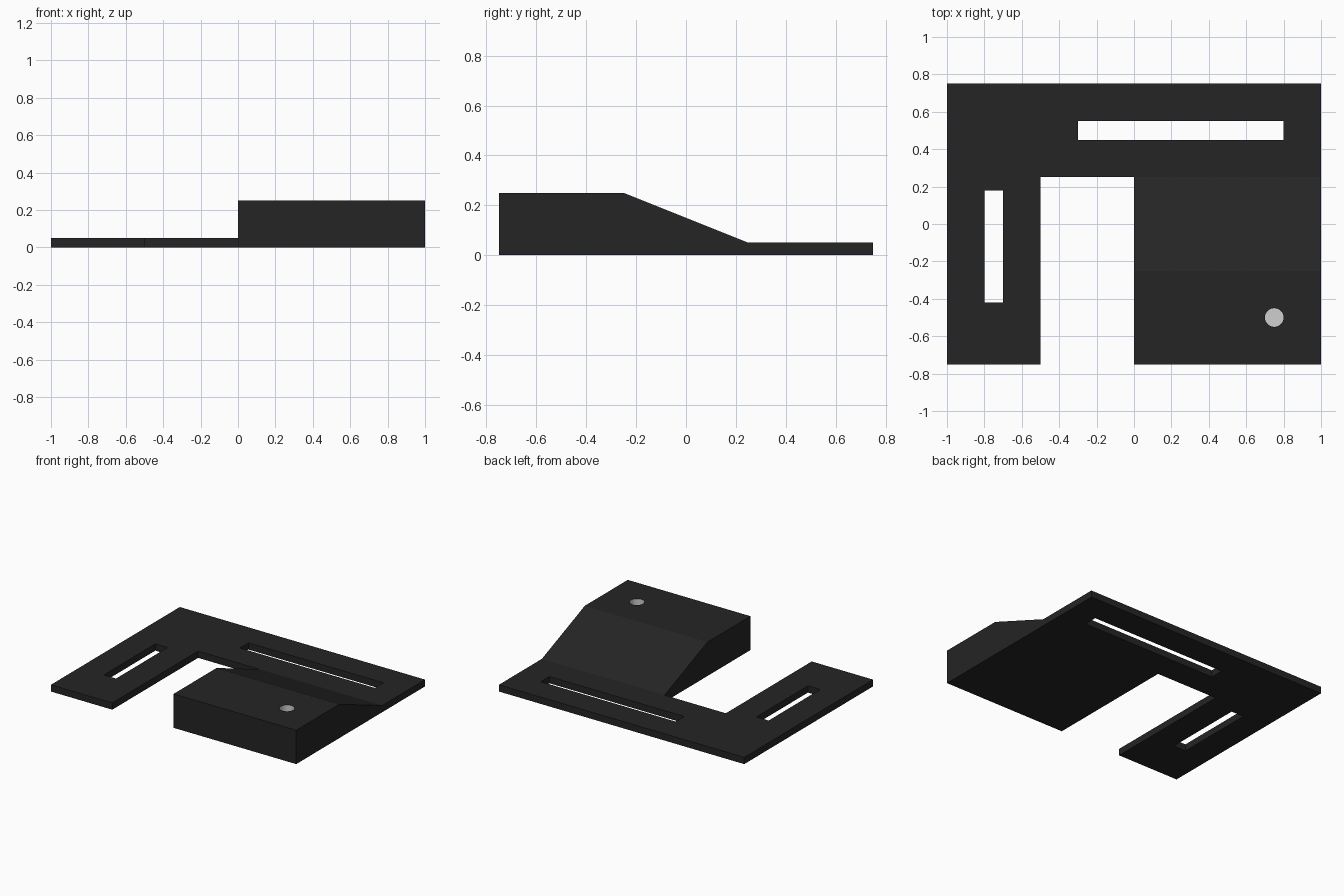
import bpy, bmesh, math
from mathutils import Vector

if "Cube" in bpy.data.objects:
    bpy.data.objects.remove(bpy.data.objects["Cube"])


def material(name, v):
    m = bpy.data.materials.new(name)
    m.diffuse_color = (v, v, v, 1)
    m.use_nodes = True
    m.node_tree.nodes["Principled BSDF"].inputs["Base Color"].default_value = m.diffuse_color
    return m


black = material("black", 0.018)
grey = material("light grey", 0.62)


def prism(name, points, direction):
    """Extrude a flat outline along a vector."""
    bm = bmesh.new()
    face = bm.faces.new([bm.verts.new(p) for p in points])
    ext = bmesh.ops.extrude_face_region(bm, geom=[face])
    moved = [g for g in ext["geom"] if isinstance(g, bmesh.types.BMVert)]
    bmesh.ops.translate(bm, verts=moved, vec=Vector(direction))
    bmesh.ops.recalc_face_normals(bm, faces=bm.faces)
    me = bpy.data.meshes.new(name)
    bm.to_mesh(me)
    bm.free()
    ob = bpy.data.objects.new(name, me)
    bpy.context.collection.objects.link(ob)
    me.materials.append(black)
    return ob


def combine(target, tool, operation):
    """Apply a boolean and remove the tool object."""
    mod = target.modifiers.new("bool", 'BOOLEAN')
    mod.operation, mod.solver, mod.object = operation, 'EXACT', tool
    bpy.context.view_layer.objects.active = target
    bpy.ops.object.modifier_apply(modifier=mod.name)
    bpy.data.objects.remove(tool)


def rect(x0, x1, y0, y1, z):
    return [(x0, y0, z), (x1, y0, z), (x1, y1, z), (x0, y1, z)]


# Thin base plate: back strip plus left arm
outline = [(-1, -0.75), (-0.5, -0.75), (-0.5, 0.25), (1, 0.25), (1, 0.75), (-1, 0.75)]
plate = prism("base_plate", [(x, y, 0) for x, y in outline], (0, 0, 0.05))

# Long slots through the plate
for box in [(-0.3, 0.8, 0.45, 0.55), (-0.8, -0.7, -0.42, 0.18)]:
    combine(plate, prism("slot_cutter", rect(*box, -0.1), (0, 0, 0.3)), 'DIFFERENCE')

# Thick block with a ramp down to the plate
profile = [(-0.75, 0), (0.25, 0), (0.25, 0.05), (-0.25, 0.25), (-0.75, 0.25)]
block = prism("ramp_block", [(0, y, z) for y, z in profile], (1, 0, 0))

# Round light-coloured recess in the block top
cx, cy, r, n = 0.75, -0.5, 0.05, 32
ring = [(cx + r * math.cos(2 * math.pi * i / n), cy + r * math.sin(2 * math.pi * i / n), 0.2)
        for i in range(n)]
combine(block, prism("recess_cutter", ring, (0, 0, 0.2)), 'DIFFERENCE')
block.data.materials.clear()
block.data.materials.append(black)
block.data.materials.append(grey)
for f in block.data.polygons:
    pts = [block.data.vertices[i].co for i in f.vertices]
    inside = all(math.hypot(p.x - cx, p.y - cy) < r + 0.005 for p in pts)
    f.material_index = 1 if inside else 0
